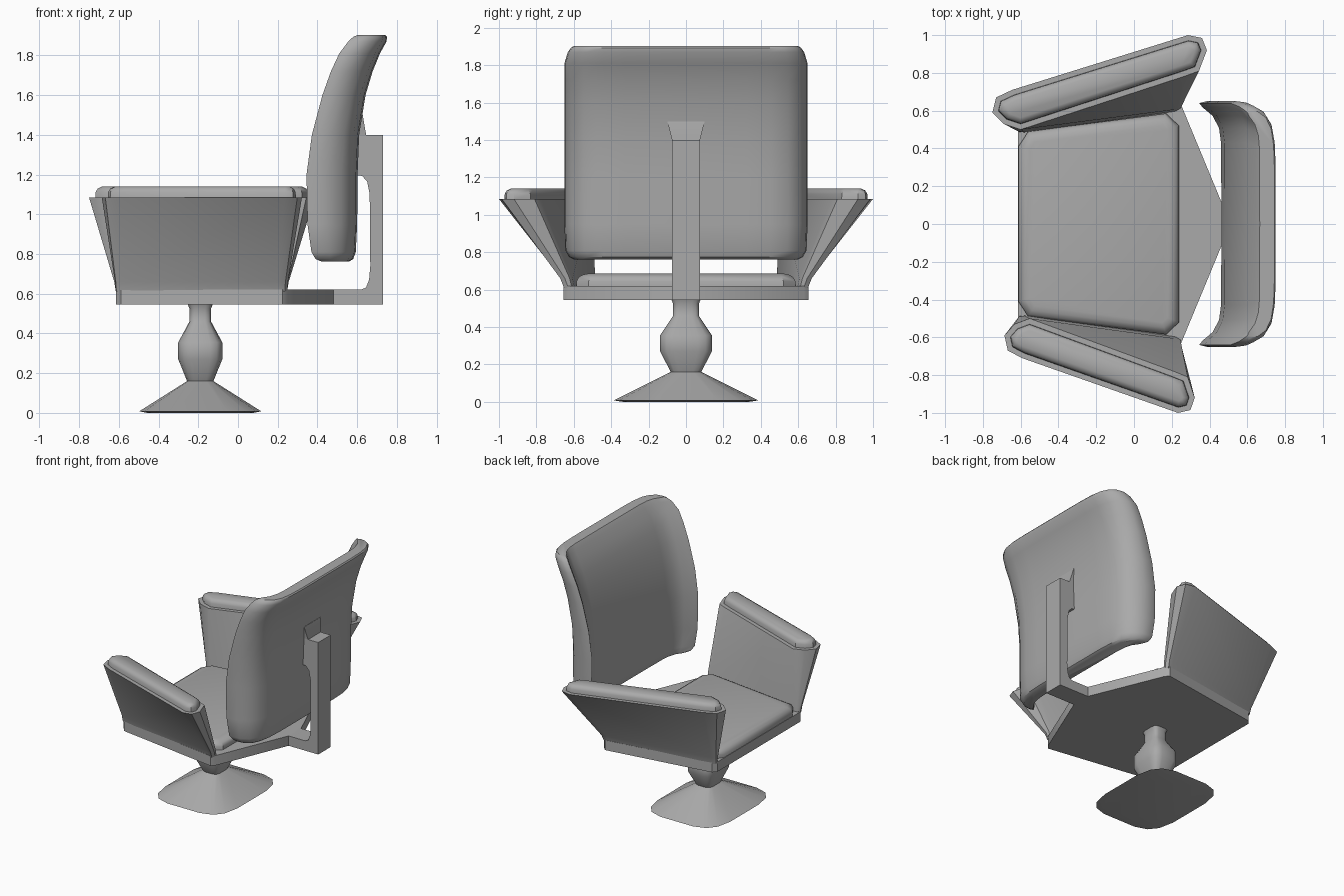
import bpy, bmesh, math
from mathutils import Vector

cube = bpy.data.objects.get("Cube")
if cube:
    bpy.data.objects.remove(cube, do_unlink=True)

grey = bpy.data.materials.new("plain grey")
grey.use_nodes = True
colour = (0.4, 0.4, 0.4, 1)
grey.diffuse_color = colour
grey.node_tree.nodes["Principled BSDF"].inputs["Base Color"].default_value = colour
parts = []


def loft(name, rings):
    """Skin a stack of closed rings and cap both ends."""
    bm = bmesh.new()
    loops = [[bm.verts.new(p) for p in ring] for ring in rings]
    for a, b in zip(loops, loops[1:]):
        for i in range(len(a)):
            j = (i + 1) % len(a)
            bm.faces.new((a[i], a[j], b[j], b[i]))
    bm.faces.new(loops[0][::-1])
    bm.faces.new(loops[-1])
    bmesh.ops.recalc_face_normals(bm, faces=bm.faces)
    mesh = bpy.data.meshes.new(name)
    bm.to_mesh(mesh)
    bm.free()
    obj = bpy.data.objects.new(name, mesh)
    obj.data.materials.append(grey)
    bpy.context.collection.objects.link(obj)
    parts.append(obj)


def at_height(outline, z):
    return [(x, y, z) for x, y in outline]


def inset(outline, d):
    """Shrink a convex outline evenly by distance d."""
    pts = [Vector(p) for p in outline]
    n = len(pts)
    area = sum(pts[i - 1].x * pts[i].y - pts[i].x * pts[i - 1].y for i in range(n))
    turn = 1 if area > 0 else -1
    result = []
    for i in range(n):
        a = (pts[i] - pts[i - 1]).normalized()
        b = (pts[(i + 1) % n] - pts[i]).normalized()
        na, nb = Vector((-a.y, a.x)) * turn, Vector((-b.y, b.x)) * turn
        result.append(tuple(pts[i] + (na + nb) * d / (1 + na.dot(nb))))
    return result


def cushion(name, outline, steps):
    loft(name, [at_height(inset(outline, d), z) for z, d in steps])


def mirrored(half):
    return half + [(x, -y) for x, y in reversed(half)]


# Pedestal: squared-off round sections
def pedestal_ring(z, hx, hy):
    ring = []
    for k in range(16):
        a = math.tau * (k + 0.5) / 16
        c, s = math.cos(a), math.sin(a)
        ring.append((-0.19 + hx * math.copysign(abs(c) ** 0.5, c),
                     hy * math.copysign(abs(s) ** 0.5, s), z))
    return ring


loft("pedestal", [pedestal_ring(*r) for r in (
    (0, .27, .34), (.008, .31, .39), (.16, .067, .082), (.27, .112, .14),
    (.355, .112, .14), (.46, .055, .07), (.525, .055, .07), (.55, .065, .08))])

# Seat plate tapering towards the back bracket
plate = mirrored([(-.615, .5), (-.59, .53), (.225, .655), (.25, .63), (.48, .075)])
loft("seat_plate", [at_height(plate, .545), at_height(plate, .62)])

# Seat cushion
seat = mirrored([(-.612, .41), (-.56, .49), (.17, .585), (.238, .52)])
cushion("seat_cushion", seat, ((.61, 0), (.645, 0), (.668, .012), (.681, .035), (.686, .06)))

# Flared arms with pads
arm_top = [(-.75, .59), (-.73, .67), (-.645, .71), (.286, 1), (.36, .985),
           (.386, .92), (.344, .81), (.27, .783), (-.6, .5), (-.69, .53)]
arm_foot = [(-.615, .5), (-.612, .515), (-.59, .528), (.2, .645), (.235, .652),
            (.247, .63), (.245, .61), (.22, .595), (-.58, .485), (-.608, .488)]
for side, sign, stretch in (("left", 1, 1), ("right", -1, .887)):
    top = [(-.183 + (x + .183) * stretch, y * sign) for x, y in arm_top]
    foot = [(x, y * sign) for x, y in arm_foot]
    low = [(a + (c - a) * .06, b + (d - b) * .06) for (a, b), (c, d) in zip(foot, top)]
    loft(side + "_arm", [at_height(foot, .61), at_height(low, .66), at_height(top, 1.085)])
    cushion(side + "_arm_pad", top,
            ((1.08, .028), (1.112, .03), (1.13, .04), (1.14, .06)))

# Backrest: wrapped cross-section (width share, depth share) swept up a curved spine
section = [(0, 0), (.5, 0), (.7, .03), (.84, .12), (.94, .32), (.99, .6), (1, .85),
           (.985, 1), (.95, .93), (.88, .72), (.78, .59), (.66, .55), (0, .54)]
wrap = section + [(-w, d) for w, d in reversed(section[1:-1])]
spine = ((.762, .56, .42, .6), (.775, .58, .39, .625), (.81, .593, .37, .645),
         (.95, .6, .35, .65), (1.2, .602, .345, .65), (1.4, .61, .372, .65),
         (1.6, .642, .425, .65), (1.72, .678, .468, .65), (1.81, .715, .51, .65),
         (1.87, .748, .555, .632), (1.893, .75, .58, .615), (1.902, .743, .6, .6))
loft("backrest", [[(back + (front - back) * d, half * w, z) for w, d in wrap]
                  for z, back, front, half in spine])

# Back bracket: a flat hook profile given its width
hook = [(.44, .545), (.73, .545), (.73, 1.4), (.58, 1.4), (.58, 1.2), (.625, 1.193),
        (.65, 1.165), (.663, 1.1), (.666, .74), (.66, .67), (.645, .632), (.62, .62), (.44, .62)]
loft("back_bracket", [[(x, y, z) for x, z in hook] for y in (-.075, .075)])

# Flared mount where the bracket meets the backrest
loft("bracket_mount", [[(.56, -w, z), (x, -w, z), (x, w, z), (.56, w, z)]
                       for z, x, w in ((1.38, .645, .075), (1.4, .645, .075), (1.5, .628, .1))])

# Smooth curved surfaces, keep hard edges
bpy.ops.object.select_all(action='DESELECT')
for part in parts:
    part.select_set(True)
bpy.context.view_layer.objects.active = parts[0]
bpy.ops.object.shade_smooth_by_angle(angle=math.radians(35))
